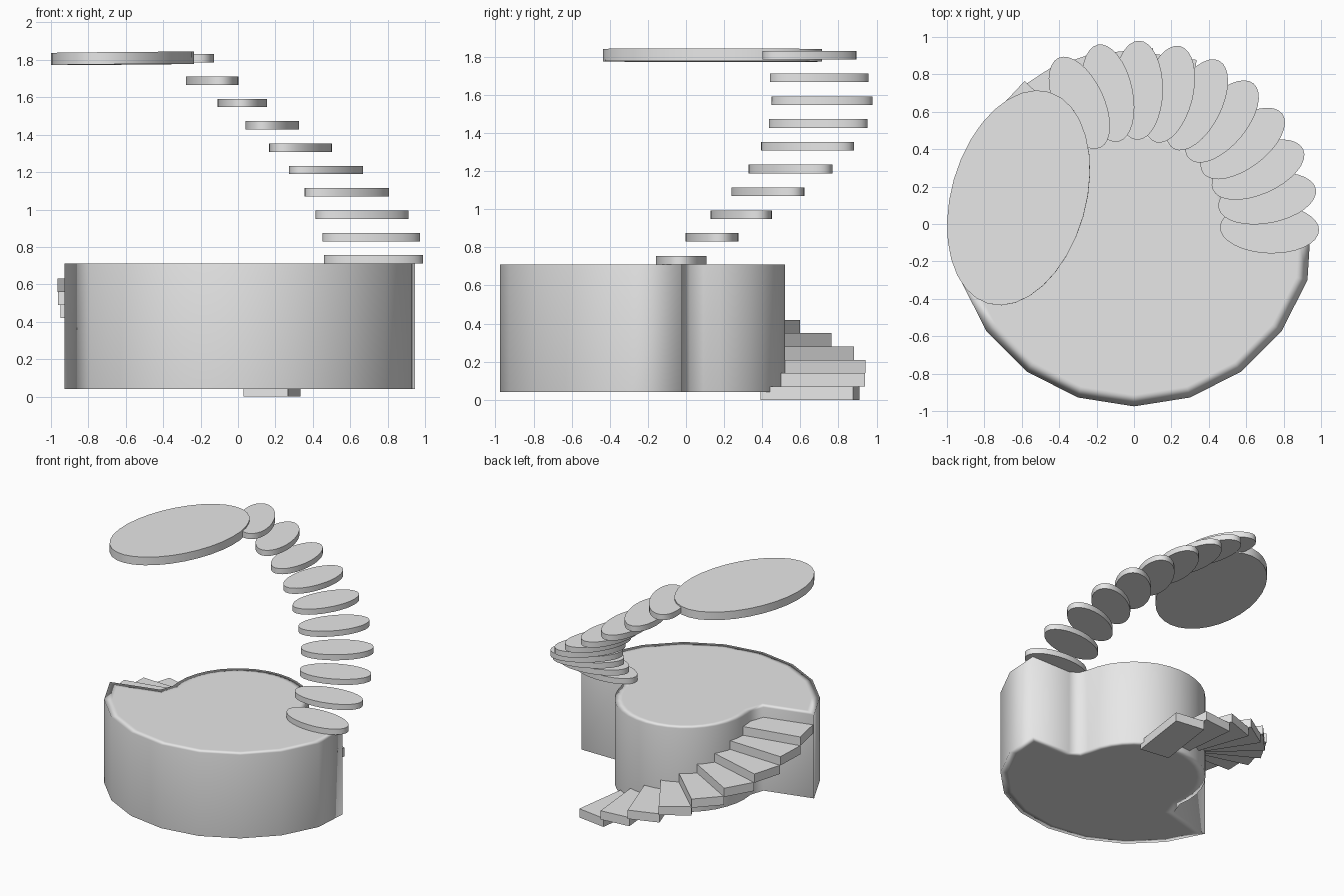
import bpy
import bmesh
from math import cos, sin, radians

if "Cube" in bpy.data.objects:
    bpy.data.objects.remove(bpy.data.objects["Cube"], do_unlink=True)

# One plain stone grey
stone = bpy.data.materials.new("stone_grey")
stone.use_nodes = True
GREY = (0.8, 0.8, 0.8, 1)
stone.diffuse_color = GREY
stone.node_tree.nodes["Principled BSDF"].inputs["Base Color"].default_value = GREY


def polar(radius, degrees):
    a = radians(degrees)
    return radius * cos(a), radius * sin(a)


def finish(obj, name):
    obj.name = obj.data.name = name
    obj.data.materials.append(stone)
    return obj


def oval(name, location, length, width, thickness, turn, tilt=0):
    """Flat elliptical slab, its long half-axis turned about z."""
    bpy.ops.mesh.primitive_cylinder_add(vertices=32, radius=1, depth=1)
    obj = finish(bpy.context.object, name)
    obj.location = location
    obj.scale = (length, width, thickness)
    obj.rotation_euler = (tilt, 0, radians(turn))
    bpy.ops.object.shade_smooth_by_angle(angle=radians(35))
    return obj


def box(name, location, size, turn):
    bpy.ops.mesh.primitive_cube_add(size=1)
    obj = finish(bpy.context.object, name)
    obj.location = location
    obj.scale = size
    obj.rotation_euler.z = radians(turn)
    return obj


# Main drum: wide front arc joined to a narrower round back
outline = [polar(0.975, a) for a in range(198, 343, 18)]
outline += [(0.945, -0.02), (0.6, -0.02), (0.535, 0.02)]
outline += [polar(0.52, a) for a in range(10, 191, 10)]
outline += [(-0.55, -0.2)]

bm = bmesh.new()
base = bm.faces.new([bm.verts.new((x, y, 0.04)) for x, y in outline])
made = bmesh.ops.extrude_face_region(bm, geom=[base], use_keep_orig=True)
top_verts = [v for v in made["geom"] if isinstance(v, bmesh.types.BMVert)]
bmesh.ops.translate(bm, verts=top_verts, vec=(0, 0, 0.67))
bmesh.ops.recalc_face_normals(bm, faces=bm.faces[:])
caps = [f for f in bm.faces if abs(f.normal.z) > 0.9]
# Rim strip around both caps, so the edge shades softly
for cap in caps:
    bmesh.ops.inset_region(bm, faces=[cap], thickness=0.06, use_even_offset=True)
for f in bm.faces:
    f.smooth = True
mesh = bpy.data.meshes.new("main_drum")
bm.to_mesh(mesh)
bm.free()
drum = bpy.data.objects.new("main_drum", mesh)
bpy.context.collection.objects.link(drum)
finish(drum, "main_drum")
soft = drum.modifiers.new("soft_rim", "WEIGHTED_NORMAL")
soft.mode = "FACE_AREA"

# Lower staircase climbing around the back
for i in range(9):
    x, y = polar(0.685, 72 + 15 * i)
    box(f"stair_step_{i + 1}", (x - 0.03, y, 0.035 + 0.07 * i),
        (0.49, 0.24, 0.07), 82 + 13.7 * i)

# Floating oval steps spiralling up from the drum
for i in range(10):
    angle = -2 + 13 * i
    x, y = polar(0.715, angle)
    oval(f"floating_step_{i + 1}", (x + 0.01, y, 0.733 + 0.1195 * i),
         0.265, 0.132, 0.045, angle)

# Large oval platform at the top
oval("upper_platform", (-0.617, 0.14, 1.808), 0.589, 0.36, 0.065, 74, -0.01)
